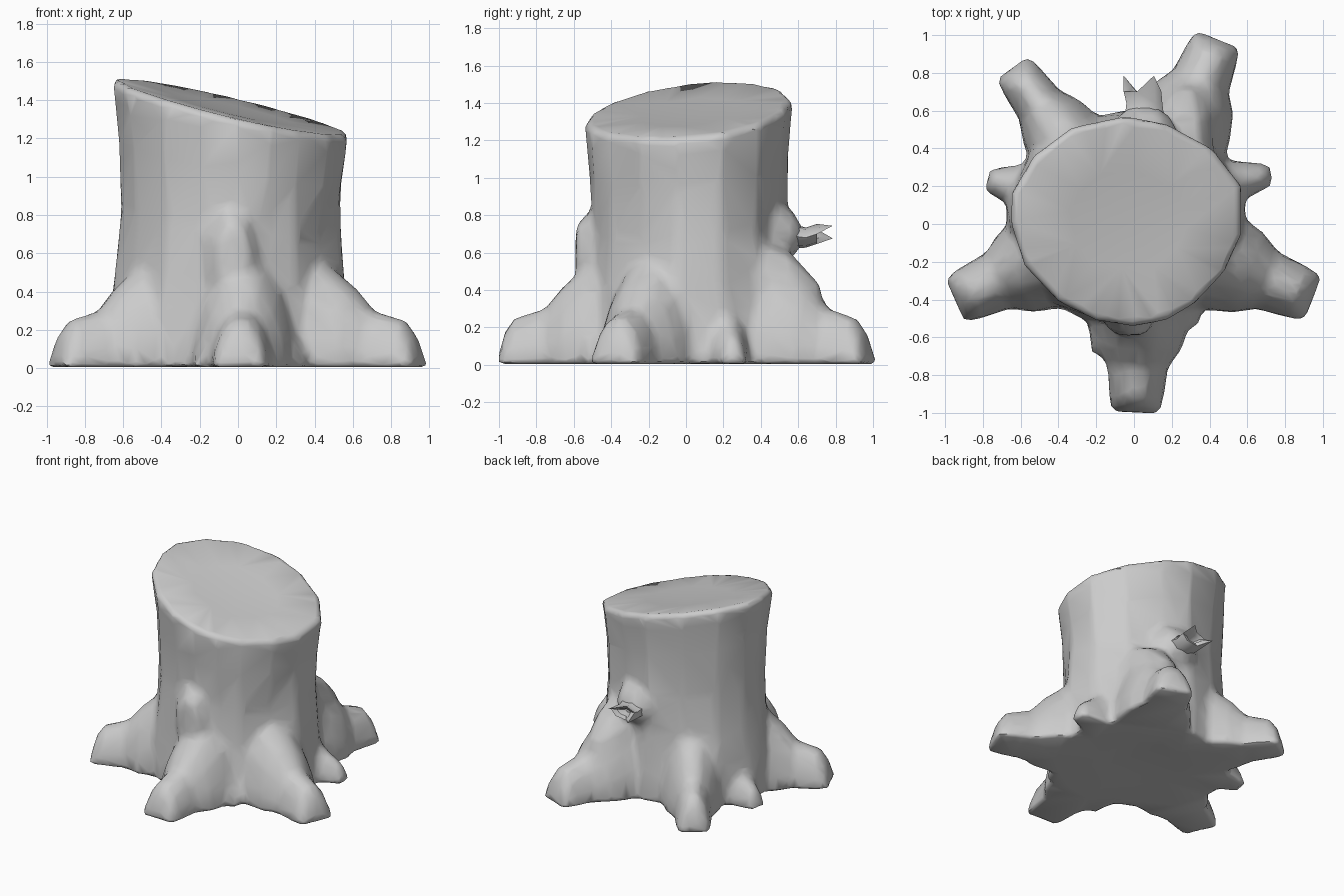
import bpy, bmesh, math, random
from mathutils import Vector

if "Cube" in bpy.data.objects:
    bpy.data.objects.remove(bpy.data.objects["Cube"])

random.seed(4)


def loft(name, rings, cap_center=None):
    """Skin a list of equal-length closed rings and cap both ends."""
    bm = bmesh.new()
    vr = [[bm.verts.new(p) for p in ring] for ring in rings]
    n = len(vr[0])
    for a, b in zip(vr, vr[1:]):
        for i in range(n):
            j = (i + 1) % n
            bm.faces.new((a[i], a[j], b[j], b[i]))
    bm.faces.new(vr[0][::-1])
    if cap_center:
        c = bm.verts.new(cap_center)
        for i in range(n):
            bm.faces.new((vr[-1][i], vr[-1][(i + 1) % n], c))
    else:
        bm.faces.new(vr[-1])
    bmesh.ops.triangulate(bm, faces=bm.faces[:])
    bmesh.ops.recalc_face_normals(bm, faces=bm.faces[:])
    me = bpy.data.meshes.new(name)
    bm.to_mesh(me)
    bm.free()
    ob = bpy.data.objects.new(name, me)
    bpy.context.collection.objects.link(ob)
    return ob


# Trunk: irregular outline, waisted sides, slanted cut
outline = [(.57, -.05), (.57, .2), (.41, .4), (.17, .53), (-.05, .57), (-.33, .51),
           (-.53, .36), (-.65, .16), (-.65, 0), (-.58, -.22), (-.4, -.41), (-.2, -.51),
           (0, -.54), (.17, -.51), (.32, -.42), (.48, -.25)]


def cut_height(x, y):
    return 1.345 - .235 * x + .1 * y


levels = [(0, 1.04), (.2, 1.0), (.36, .955), (.55, .925), (.78, .95), (.93, .985), (.98, 1.0)]
rings = []
for k, (f, s) in enumerate(levels):
    ring = []
    for i, (x, y) in enumerate(outline):
        j = random.uniform(-.02, .02) if 0 < k < 5 else 0
        flute = .025 * (-1) ** i * (1 - f) if k else 0  # fades towards the cut
        t = s + j + flute
        ring.append((-.03 + (x + .03) * t, y * (t + .02 * (1 - f)), .008 + f * cut_height(x, y)))
    rings.append(ring)
for s, dz in ((.96, .008), (.5, 0)):
    rings.append([(-.03 + (x + .03) * s, y * s, cut_height(x * s, y * s) + dz) for x, y in outline])
trunk = loft("tree_stump", rings, (-.03, .03, 1.335))


# Roots: arched sections running outwards, given as distance, half width, height
def root(name, start, tip, stations, width=1.0):
    a, b = Vector((*start, 0)), Vector((*tip, 0))
    d = (b - a).normalized()
    side = Vector((-d.y, d.x, 0))
    length = (b - a).length
    arch = [(1, 0), (.93, .35), (.7, .7), (.34, .95), (-.05, 1), (-.42, .92), (-.74, .66), (-.95, .3), (-1, 0)]
    sections = []
    for t, w, h in stations:
        c = a + d * length * t
        sections.append([c + side * w * width * u + Vector((0, 0, .005 + h * v)) for u, v in arch])
    return loft(name, sections)


big = [(0, .29, .64), (.36, .27, .54), (.55, .23, .42), (.68, .165, .30),
       (.9, .145, .245), (.97, .135, .17), (1.01, .115, .06)]
small = [(0, .22, .5), (.45, .18, .33), (.75, .12, .2), (.95, .085, .14), (1.02, .07, .05)]
specs = [
    ("right_front_root", (.2, -.1), (.94, -.39), big, 1),
    ("left_front_root", (-.25, -.09), (-.94, -.40), big, 1),
    ("front_root", (.04, -.25), (.01, -.99), big, 1),
    ("back_right_root", (.17, .3), (.44, .97), big, .98),
    ("back_left_root", (-.2, .22), (-.64, .82), big, .82),
    ("right_small_root", (.25, .17), (.72, .26), small, .8),
    ("left_small_root", (-.35, .15), (-.77, .23), small, .85),
    ("front_spur_root", (-.08, -.25), (-.17, -.69), small, .8),
    ("front_right_spur_root", (.12, -.2), (.29, -.55), small, 1),
]
parts = [root(*s) for s in specs]


# Back knots: tubes through centre, radius and jaggedness
def tube(name, stations, sides=7):
    sections = []
    for (x, y, z), rx, rz, jag in stations:
        sections.append([(x + rx * math.cos(2 * math.pi * i / sides),
                          y + (jag if i % 3 == 1 else -jag * .4),
                          z + rz * math.sin(2 * math.pi * i / sides)) for i in range(sides)])
    return loft(name, sections)


parts.append(tube("burl", [((.22, .38, .46), .21, .24, 0), ((.24, .55, .45), .17, .17, 0),
                           ((.26, .66, .40), .11, .10, 0), ((.28, .72, .37), .06, .06, 0)]))
parts.append(tube("branch_collar", [((.05, .42, .68), .22, .25, 0), ((.05, .565, .70), .15, .14, 0),
                                    ((.05, .62, .69), .09, .06, 0)]))
parts.append(tube("front_bark_ridge", [((-.05, -.40, .55), .2, .42, 0), ((-.03, -.54, .57), .13, .24, 0),
                                       ((-.02, -.59, .60), .08, .16, 0)]))

# Hollow broken branch stays crisp as its own piece
branch = tube("broken_branch", [((.05, .56, .69), .11, .07, 0), ((.05, .64, .68), .10, .055, 0),
                                ((.04, .725, .70), .105, .055, .06), ((.04, .70, .70), .06, .03, .03),
                                ((.04, .63, .69), .03, .02, 0)])

# Fuse trunk, roots and knots into one skin
bpy.ops.object.select_all(action='DESELECT')
for p in parts + [trunk]:
    p.select_set(True)
bpy.context.view_layer.objects.active = trunk
bpy.ops.object.join()


def apply(kind, **settings):
    m = trunk.modifiers.new(kind, kind)
    for key, value in settings.items():
        setattr(m, key, value)
    bpy.ops.object.modifier_apply(modifier=m.name)


apply('REMESH', mode='VOXEL', voxel_size=.02)

# Soften the joints where roots meet the trunk, keeping the cut and the root tips
group = trunk.vertex_groups.new(name="blend")
for v in trunk.data.vertices:
    x, y, z = v.co
    r = math.hypot(x, y)
    w = min(1, max(0, (1.0 - z) / .2)) * min(1, max(0, (.93 - r) / .2)) * min(1, z / .06)
    group.add([v.index], max(0, w), 'REPLACE')
apply('SMOOTH', factor=.5, iterations=22, vertex_group="blend")
apply('DECIMATE', ratio=.06)
for v in trunk.data.vertices:
    v.co.z = max(.003, v.co.z)
for ob in (trunk, branch):
    bpy.ops.object.select_all(action='DESELECT')
    ob.select_set(True)
    bpy.context.view_layer.objects.active = ob
    bpy.ops.object.shade_smooth_by_angle(angle=math.radians(50))
